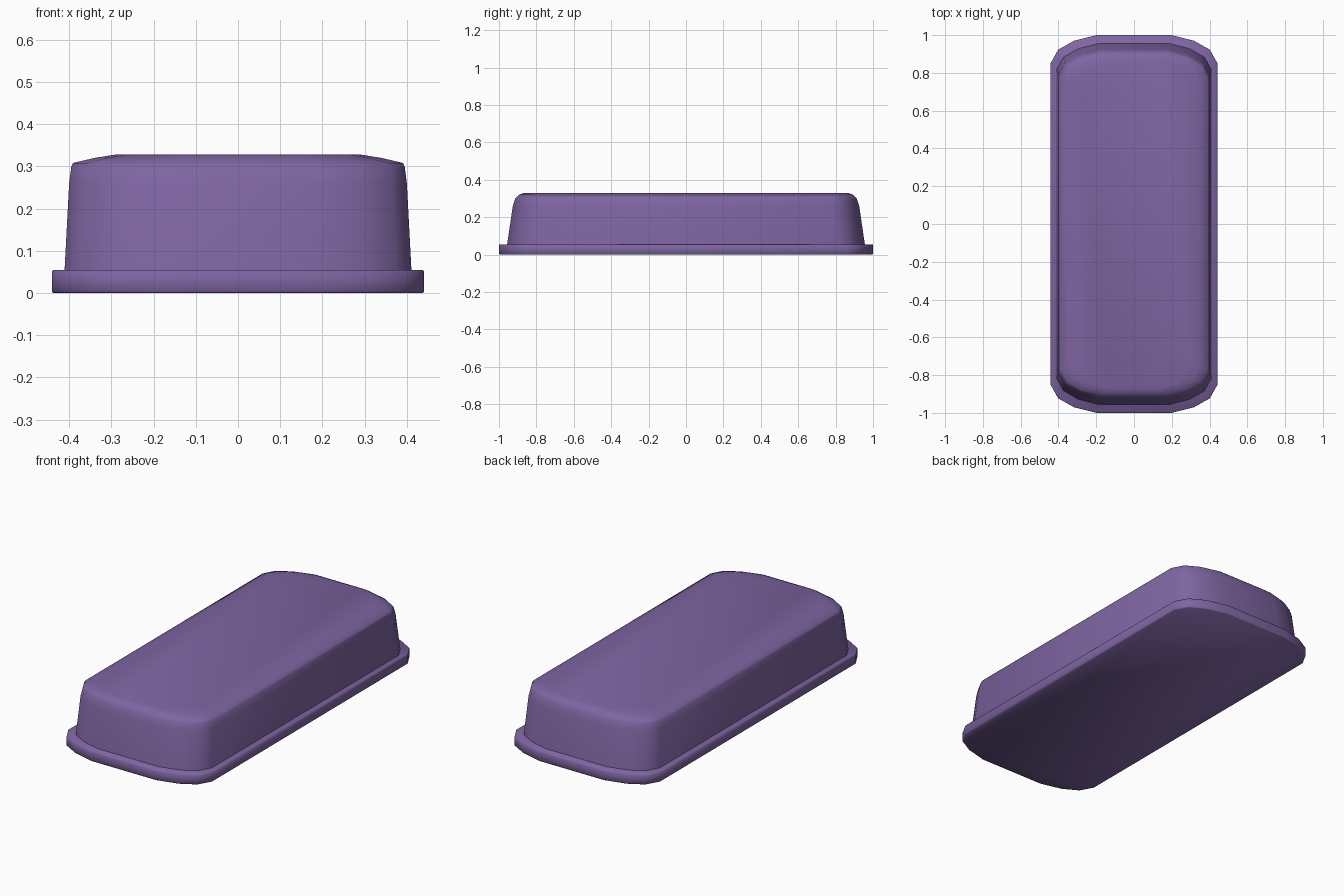
import bpy

if "Cube" in bpy.data.objects:
    bpy.data.objects.remove(bpy.data.objects["Cube"])

# One quarter of the rounded outline, as fractions of the half width and half length
CORNER = [(1.0, 0.852), (0.91, 0.923), (0.72, 0.97), (0.45, 1.0)]

mat = bpy.data.materials.new("purple")
mat.diffuse_color = (0.21, 0.13, 0.36, 1)
mat.use_nodes = True
mat.node_tree.nodes["Principled BSDF"].inputs["Base Color"].default_value = mat.diffuse_color


def outline(hx, hy, z):
    quarter = [(x * hx, y * hy) for x, y in CORNER]
    half = quarter + [(-x, y) for x, y in reversed(quarter)]
    return [(x, y, z) for x, y in half + [(-x, -y) for x, y in half]]


def loft(name, rings):
    n = len(CORNER) * 4
    verts = [v for ring in rings for v in outline(*ring)]
    faces = [(r * n + i, r * n + (i + 1) % n, (r + 1) * n + (i + 1) % n, (r + 1) * n + i)
             for r in range(len(rings) - 1) for i in range(n)]
    faces.append(tuple(reversed(range(n))))
    faces.append(tuple(range((len(rings) - 1) * n, len(rings) * n)))
    mesh = bpy.data.meshes.new(name)
    mesh.from_pydata(verts, [], faces)
    mesh.materials.append(mat)
    obj = bpy.data.objects.new(name, mesh)
    bpy.context.collection.objects.link(obj)
    bpy.ops.object.select_all(action='DESELECT')
    obj.select_set(True)
    bpy.context.view_layer.objects.active = obj
    bpy.ops.object.shade_smooth_by_angle(angle=0.9)
    return obj


# Base flange with slightly eased edges
loft("base_flange", [(0.437, 0.997, 0), (0.441, 1.0, 0.004),
                     (0.441, 1.0, 0.051), (0.437, 0.997, 0.055)])

# Tapered cover with a soft shoulder and flat top
loft("cover", [(0.411, 0.957, 0.05), (0.400, 0.926, 0.26), (0.395, 0.914, 0.298),
               (0.391, 0.906, 0.308), (0.34, 0.892, 0.320), (0.29, 0.872, 0.328)])
